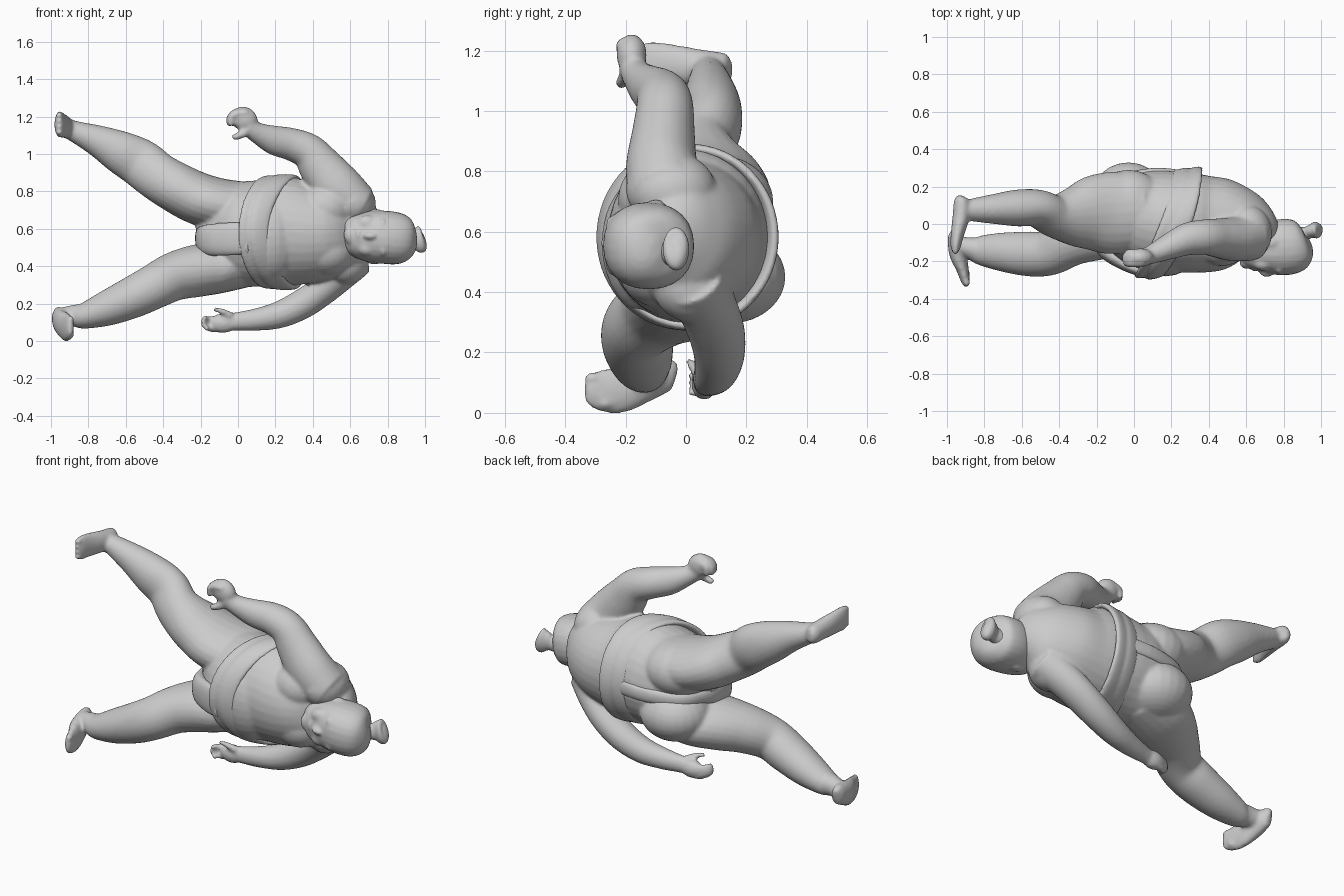
import bpy, bmesh, math
from mathutils import Vector, Matrix


def catmull(pts, steps, closed=False):
    out, n = [], len(pts)
    get = (lambda i: pts[i % n]) if closed else (lambda i: pts[max(0, min(n - 1, i))])
    for i in range(n if closed else n - 1):
        p0, p1, p2, p3 = get(i - 1), get(i), get(i + 1), get(i + 2)
        for s in range(steps):
            t = s / steps
            out.append([0.5 * (2 * b + (c - a) * t + (2 * a - 5 * b + 4 * c - d) * t * t
                        + (3 * b - a - 3 * c + d) * t ** 3) for a, b, c, d in zip(p0, p1, p2, p3)])
    return out if closed else out + [list(pts[-1])]


def loft(bm, stations, ref=(0, 1, 0), sides=24, steps=5, closed=False, power=1.0):
    """Tube through (x, y, z, half width along ref, half width across)."""
    st = catmull(stations, steps, closed)
    n, rings = len(st), []
    for i, (x, y, z, a, b) in enumerate(st):
        lo, hi = (st[i - 1], st[(i + 1) % n]) if closed else (st[max(i - 1, 0)], st[min(i + 1, n - 1)])
        t = (Vector(hi[:3]) - Vector(lo[:3])).normalized()
        u = Vector(ref) - t * t.dot(Vector(ref))
        u.normalize()
        v = t.cross(u)
        ring = []
        for k in range(sides):
            c, s = math.cos(2 * math.pi * k / sides), math.sin(2 * math.pi * k / sides)
            c, s = (math.copysign(abs(w) ** power, w) for w in (c, s))
            ring.append(bm.verts.new(Vector((x, y, z)) + u * c * max(a, .004) + v * s * max(b, .004)))
        rings.append(ring)
    new = []
    for i in range(n if closed else n - 1):
        r, q = rings[i], rings[(i + 1) % n]
        for k in range(sides):
            j = (k + 1) % sides
            new.append(bm.faces.new((r[k], r[j], q[j], q[k])))
    if not closed:
        new += [bm.faces.new(rings[0][::-1]), bm.faces.new(rings[-1])]
    bmesh.ops.recalc_face_normals(bm, faces=new)


def blob(bm, c, r, tilt=0):
    """Ellipsoid, tilted about y."""
    m = Matrix.Translation(c) @ Matrix.Rotation(math.radians(tilt), 4, 'Y') @ Matrix.Diagonal((*r, 1))
    bmesh.ops.create_uvsphere(bm, u_segments=24, v_segments=16, radius=1, matrix=m)


def finish(bm, name, voxel=0.01, smooth=4):
    me = bpy.data.meshes.new(name)
    bm.to_mesh(me)
    bm.free()
    for p in me.polygons:
        p.use_smooth = True
    ob = bpy.data.objects.new(name, me)
    bpy.context.collection.objects.link(ob)
    if voxel:
        m = ob.modifiers.new("fuse", 'REMESH')
        m.mode, m.voxel_size, m.use_smooth_shade = 'VOXEL', voxel, True
        s = ob.modifiers.new("soften", 'SMOOTH')
        s.factor, s.iterations = 0.5, smooth
    return ob


# Torso, lying sideways along x
bm = bmesh.new()
loft(bm, [(-.17, .12, .55, .08, .12), (-.12, .09, .56, .17, .21), (0, .045, .57, .25, .275),
          (.12, .015, .575, .275, .285), (.25, .01, .585, .27, .295), (.38, .0, .575, .26, .27),
          (.5, 0, .58, .24, .245), (.6, -.01, .59, .19, .22), (.68, -.035, .6, .13, .17),
          (.75, -.07, .6, .06, .08)], sides=32)
# Buttocks, belly, chest and shoulders
blob(bm, (-.03, .1, .70), (.2, .19, .155))
blob(bm, (-.03, .14, .45), (.2, .19, .155))
for z in (.71, .48):
    blob(bm, (.47, -.09, z), (.15, .135, .13))
blob(bm, (.17, -.09, .56), (.19, .19, .25))
blob(bm, (.61, -.05, .74), (.13, .15, .12), 30)
blob(bm, (.58, .02, .42), (.12, .13, .12))
# Neck
loft(bm, [(.56, -.02, .59, .12, .14), (.66, -.07, .58, .11, .12), (.76, -.11, .56, .1, .11)])
# Raised leg
loft(bm, [(.05, .07, .71, .2, .14), (-.1, .06, .73, .22, .14), (-.22, .055, .765, .205, .14),
          (-.33, .04, .82, .16, .135), (-.43, .045, .88, .115, .13), (-.52, .085, .95, .1, .13),
          (-.63, .085, 1.01, .098, .115), (-.75, .08, 1.07, .08, .085), (-.86, .075, 1.115, .062, .06),
          (-.92, .07, 1.14, .05, .05)])
# Planted leg
loft(bm, [(.05, .06, .42, .19, .13), (-.1, .03, .39, .21, .135), (-.22, -.02, .375, .185, .14),
          (-.34, -.085, .345, .145, .13), (-.45, -.155, .29, .12, .12), (-.56, -.16, .235, .12, .112),
          (-.7, -.15, .175, .105, .095), (-.82, -.14, .135, .08, .07), (-.87, -.13, .135, .06, .06),
          (-.94, -.11, .13, .045, .05)])
# Feet, toes toward the front
loft(bm, [(-.915, .15, 1.14, .01, .02), (-.92, .13, 1.14, .04, .05), (-.925, .04, 1.145, .045, .06),
          (-.945, -.06, 1.155, .035, .068), (-.955, -.13, 1.16, .025, .07),
          (-.96, -.155, 1.16, .01, .04)], ref=(1, 0, 0))
loft(bm, [(-.97, -.035, .13, .015, .03), (-.96, -.06, .13, .035, .055), (-.945, -.15, .1, .045, .07),
          (-.92, -.23, .075, .035, .078), (-.9, -.31, .075, .022, .06),
          (-.89, -.335, .075, .01, .03)], ref=(1, 0, 0))
for k in range(4):
    blob(bm, (-.955, -.14, 1.115 + .03 * k), (.018, .024, .018))
    blob(bm, (-.895, -.31 + .014 * k, .115 - .028 * k), (.018, .028, .019))
# Raised arm
loft(bm, [(.64, -.06, .72, .13, .12), (.54, -.08, .81, .12, .135), (.45, -.075, .92, .105, .12),
          (.38, -.07, 1.01, .095, .098), (.29, -.08, 1.05, .088, .088), (.19, -.12, 1.075, .07, .078),
          (.1, -.16, 1.115, .052, .055), (.05, -.18, 1.15, .045, .05)])
# Lowered arm
loft(bm, [(.62, .02, .44, .11, .11), (.54, .07, .35, .1, .09), (.45, .1, .27, .095, .082),
          (.34, .11, .195, .085, .08), (.22, .1, .14, .073, .072), (.1, .08, .115, .058, .06),
          (0, .065, .105, .042, .05), (-.05, .06, .1, .035, .045)])
# Hands with curled fingers
blob(bm, (.035, -.18, 1.185), (.075, .05, .065), 40)
for k in range(4):
    y = -.215 + .022 * k
    e = .008 * (1, 0, 0, 2)[k]
    loft(bm, [(.05, y, 1.225 - e, .016, .022), (-.01, y, 1.222 - e, .016, .022),
              (-.045 + e, y, 1.19, .015, .019), (-.045 + e, y, 1.15, .011, .014)], sides=10)
loft(bm, [(.06, -.19, 1.13, .025, .03), (.01, -.21, 1.1, .021, .022), (-.03, -.215, 1.085, .016, .016)], sides=10)
blob(bm, (-.08, .06, .095), (.075, .042, .052))
for k in range(4):
    z = .06 + .019 * k
    e = .01 * (2, 0, 0, 1)[k]
    loft(bm, [(-.1, .065, z, .019, .015), (-.15 + e, .065, z, .017, .015),
              (-.18 + e, .04, z + .005, .016, .014), (-.19 + e, .01, z + .01, .012, .011)], sides=10)
loft(bm, [(-.04, .04, .135, .022, .022), (-.09, .02, .16, .018, .016), (-.13, .01, .17, .013, .012)], sides=10)
finish(bm, "wrestler_body", .01, 6)

# Head with jaw, brow, nose, cheeks and ears
bm = bmesh.new()
loft(bm, [(.565, -.165, .565, .04, .06), (.6, -.155, .565, .09, .1), (.68, -.135, .56, .125, .132),
          (.78, -.125, .555, .15, .142), (.87, -.12, .545, .14, .135), (.92, -.11, .54, .095, .1),
          (.945, -.1, .54, .02, .03)], power=.9)
blob(bm, (.71, -.255, .562), (.04, .028, .022))
blob(bm, (.645, -.235, .567), (.014, .02, .04))
blob(bm, (.6, -.205, .567), (.035, .035, .05))
for s in (-1, 1):
    blob(bm, (.775, -.245, .555 + s * .055), (.018, .022, .045))
    blob(bm, (.69, -.21, .563 + s * .065), (.055, .04, .045))
    blob(bm, (.73, -.1, .558 + s * .13), (.045, .03, .018))
finish(bm, "head", .009, 5)

# Topknot
bm = bmesh.new()
loft(bm, [(.88, -.06, .53, .05, .05), (.92, -.05, .535, .035, .045), (.945, -.04, .54, .036, .058),
          (.972, -.033, .543, .044, .072), (.99, -.03, .547, .034, .06), (.999, -.03, .55, .01, .02)])
finish(bm, "topknot", 0)

# Belt around the waist, low at the front and high at the back
bm = bmesh.new()
for shift, half, grow in ((.03, .055, 0), (-.035, .05, -.006)):
    ring = []
    for k in range(16):
        t = 2 * math.pi * k / 16
        s, c = math.sin(t), math.cos(t)
        ring.append((.185 + shift + .1 * s + .04 * c * c, .005 + (.279 + grow) * s,
                     .582 + (.292 + grow) * c, half, .018))
    loft(bm, ring, ref=(1, .25, 0), sides=16, steps=4, closed=True, power=.8)
finish(bm, "belt", .01, 3)

# Belt strip passing between the legs
bm = bmesh.new()
loft(bm, [(.06, -.26, .55, .09, .03), (-.06, -.21, .545, .09, .035), (-.16, -.13, .54, .085, .045),
          (-.2, -.02, .55, .065, .03), (-.18, .1, .57, .045, .03), (-.1, .22, .57, .045, .03),
          (.1, .275, .575, .045, .025), (.28, .265, .58, .045, .02)], ref=(0, 0, 1), sides=16, power=.9)
finish(bm, "crotch_strip", .01, 5)
